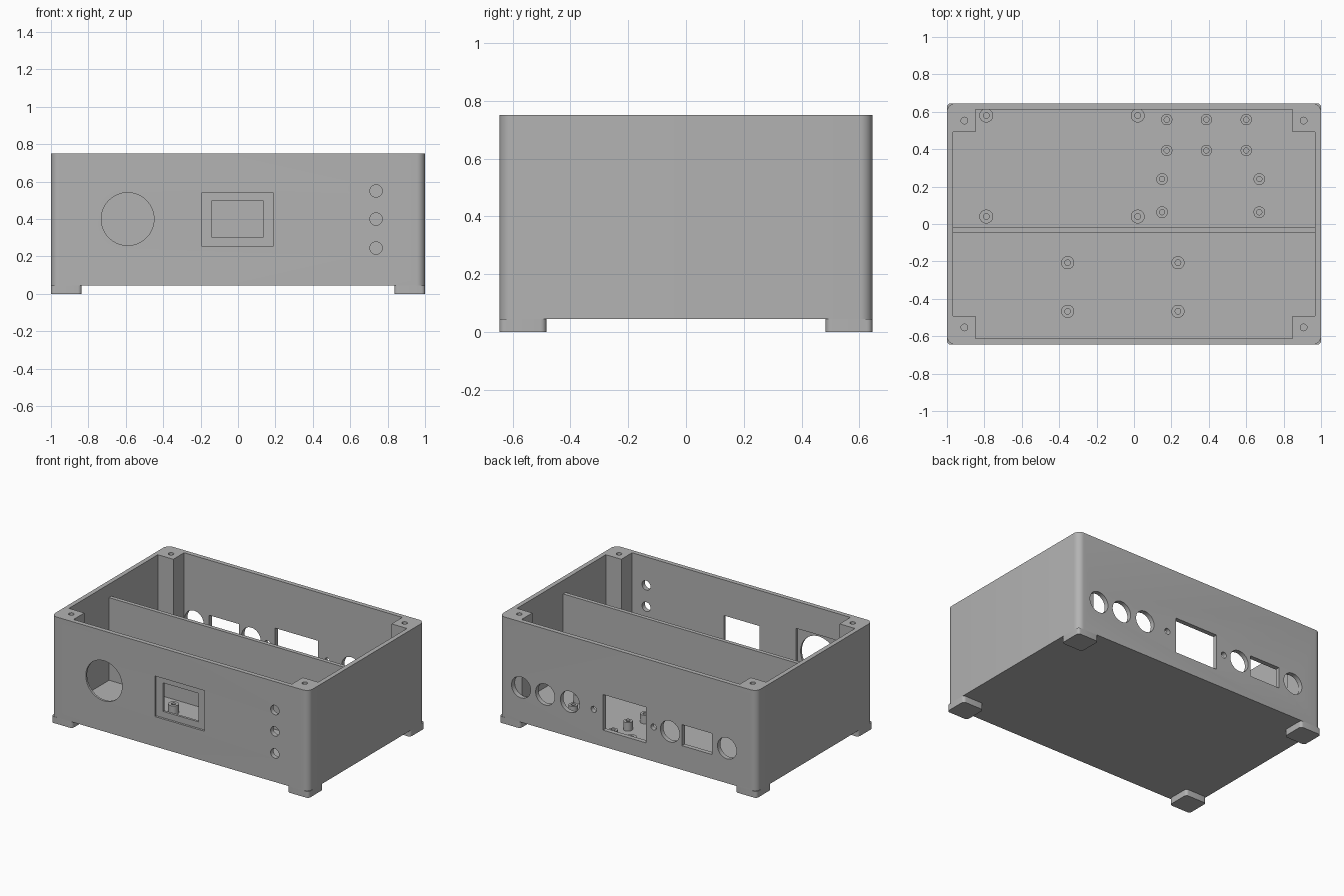
import bpy
import bmesh
from math import cos, sin, pi, radians
from mathutils import Matrix

cube = bpy.data.objects.get("Cube")
if cube:
    bpy.data.objects.remove(cube, do_unlink=True)

grey = bpy.data.materials.new("plain grey")
grey.use_nodes = True
colour = (0.45, 0.45, 0.45, 1)
grey.diffuse_color = colour
grey.node_tree.nodes["Principled BSDF"].inputs["Base Color"].default_value = colour

HX, HY, BOTTOM, TOP = 1.0, 0.645, 0.045, 0.75
IX, IY, FLOOR = 0.968, 0.613, 0.075        # inside faces
PX, PY = 0.848, 0.493                      # corner pillar faces


def finish(name, bm):
    bmesh.ops.recalc_face_normals(bm, faces=bm.faces[:])
    mesh = bpy.data.meshes.new(name)
    bm.to_mesh(mesh)
    bm.free()
    mesh.materials.append(grey)
    obj = bpy.data.objects.new(name, mesh)
    bpy.context.collection.objects.link(obj)
    return obj


def prism(name, points, lo, hi, axis="z"):
    """Extrude an outline along z, or an (x, z) outline along y."""
    bm = bmesh.new()
    if axis == "z":
        verts = [bm.verts.new((a, b, lo)) for a, b in points]
        step = (0, 0, hi - lo)
    else:
        verts = [bm.verts.new((a, lo, b)) for a, b in points]
        step = (0, hi - lo, 0)
    face = bm.faces.new(verts)
    out = bmesh.ops.extrude_face_region(bm, geom=[face], use_keep_orig=True)
    moved = [v for v in out["geom"] if isinstance(v, bmesh.types.BMVert)]
    bmesh.ops.translate(bm, verts=moved, vec=step)
    return finish(name, bm)


def circle(x, y, r, n=32):
    return [(x + r * cos(2 * pi * i / n), y + r * sin(2 * pi * i / n)) for i in range(n)]


def rect(x0, x1, y0, y1):
    return [(x0, y0), (x1, y0), (x1, y1), (x0, y1)]


def round_rect(x0, x1, y0, y1, r, seg=8):
    corners = [(x1 - r, y1 - r), (x0 + r, y1 - r), (x0 + r, y0 + r), (x1 - r, y0 + r)]
    return [(cx + r * cos((k + i / seg) * pi / 2), cy + r * sin((k + i / seg) * pi / 2))
            for k, (cx, cy) in enumerate(corners) for i in range(seg + 1)]


def cut(target, *args):
    cutter = prism("cutter", *args)
    cutter.hide_render = True
    mod = target.modifiers.new("cut", "BOOLEAN")
    mod.operation, mod.solver, mod.object = "DIFFERENCE", "EXACT", cutter
    bpy.context.view_layer.objects.active = target
    bpy.ops.object.modifier_apply(modifier=mod.name)
    bpy.data.objects.remove(cutter, do_unlink=True)


def smooth(obj):
    bpy.ops.object.select_all(action="DESELECT")
    obj.select_set(True)
    bpy.context.view_layer.objects.active = obj
    bpy.ops.object.shade_smooth_by_angle(angle=radians(30))


# Open case with pillars left standing in the corners
case = prism("case_shell", round_rect(-HX, HX, -HY, HY, 0.045), BOTTOM, TOP)
half = [(PX, -IY), (PX, -PY), (IX, -PY), (IX, PY), (PX, PY), (PX, IY)]
cut(case, half + [(-x, -y) for x, y in half], FLOOR, 0.9)

# Screw holes in the pillars
for sx in (-1, 1):
    for sy in (-1, 1):
        cut(case, circle(sx * 0.907, sy * 0.553, 0.018, 24), 0.5, 0.9)

# Front wall: round opening with inner pocket, framed window, three small holes
FRONT = (-0.8, -0.61, "y")
cut(case, circle(-0.59, 0.4, 0.141, 64), *FRONT)
cut(case, rect(-0.755, -0.425, 0.235, 0.56), -0.63, -0.6, "y")
cut(case, rect(-0.14, 0.135, 0.3, 0.5), *FRONT)
cut(case, rect(-0.195, 0.19, 0.255, 0.54), -0.8, -0.63, "y")
for z in (0.245, 0.4, 0.55):
    cut(case, circle(0.738, z, 0.033), *FRONT)

# Back wall: a row of sockets
BACK = (0.61, 0.8, "y")
for x in (0.83, 0.643, 0.45, -0.327, -0.77):
    cut(case, circle(x, 0.29, 0.074, 48), *BACK)
for x in (0.265, -0.2):
    cut(case, circle(x, 0.287, 0.021, 24), *BACK)
cut(case, rect(-0.14, 0.193, 0.16, 0.41), *BACK)
cut(case, rect(-0.655, -0.42, 0.215, 0.363), *BACK)
smooth(case)

# Divider across the inside
prism("divider", rect(-0.969, 0.969, -0.048, -0.02), FLOOR - 0.005, 0.655)

# Feet
for sx, side in ((-1, "right"), (1, "left")):
    for sy, end in ((-1, "front"), (1, "back")):
        x0, x1 = sorted((sx * 0.836, sx * HX))
        y0, y1 = sorted((sy * 0.483, sy * HY))
        smooth(prism(f"foot_{end}_{side}", round_rect(x0, x1, y0, y1, 0.02, 6), 0, BOTTOM))


# Hollow standoffs for the boards
def standoff(name, x, y, r, hole):
    bm = bmesh.new()
    outline = [(r, FLOOR), (r, 0.135), (hole, 0.135), (hole, FLOOR + 0.003), (0, FLOOR + 0.003)]
    verts = [bm.verts.new((a, 0, z)) for a, z in outline]
    edges = [bm.edges.new(pair) for pair in zip(verts, verts[1:])]
    bmesh.ops.spin(bm, geom=verts + edges, axis=(0, 0, 1), cent=(0, 0, 0),
                   angle=2 * pi, steps=32, use_merge=True)
    bmesh.ops.remove_doubles(bm, verts=bm.verts[:], dist=0.0001)
    bmesh.ops.transform(bm, matrix=Matrix.Translation((x, y, 0)), verts=bm.verts[:])
    smooth(finish(name, bm))


groups = {
    "power_standoff": ((-0.79, 0.02), (0.04, 0.58), 0.037, 0.016),
    "relay_standoff": ((0.175, 0.387, 0.6), (0.393, 0.558), 0.03, 0.014),
    "control_standoff": ((0.15, 0.67), (0.063, 0.24), 0.031, 0.014),
    "display_standoff": ((-0.355, 0.235), (-0.467, -0.207), 0.035, 0.015),
}
for name, (xs, ys, r, hole) in groups.items():
    for i, x in enumerate(xs):
        for j, y in enumerate(ys):
            standoff(f"{name}_{i}_{j}", x, y, r, hole)
